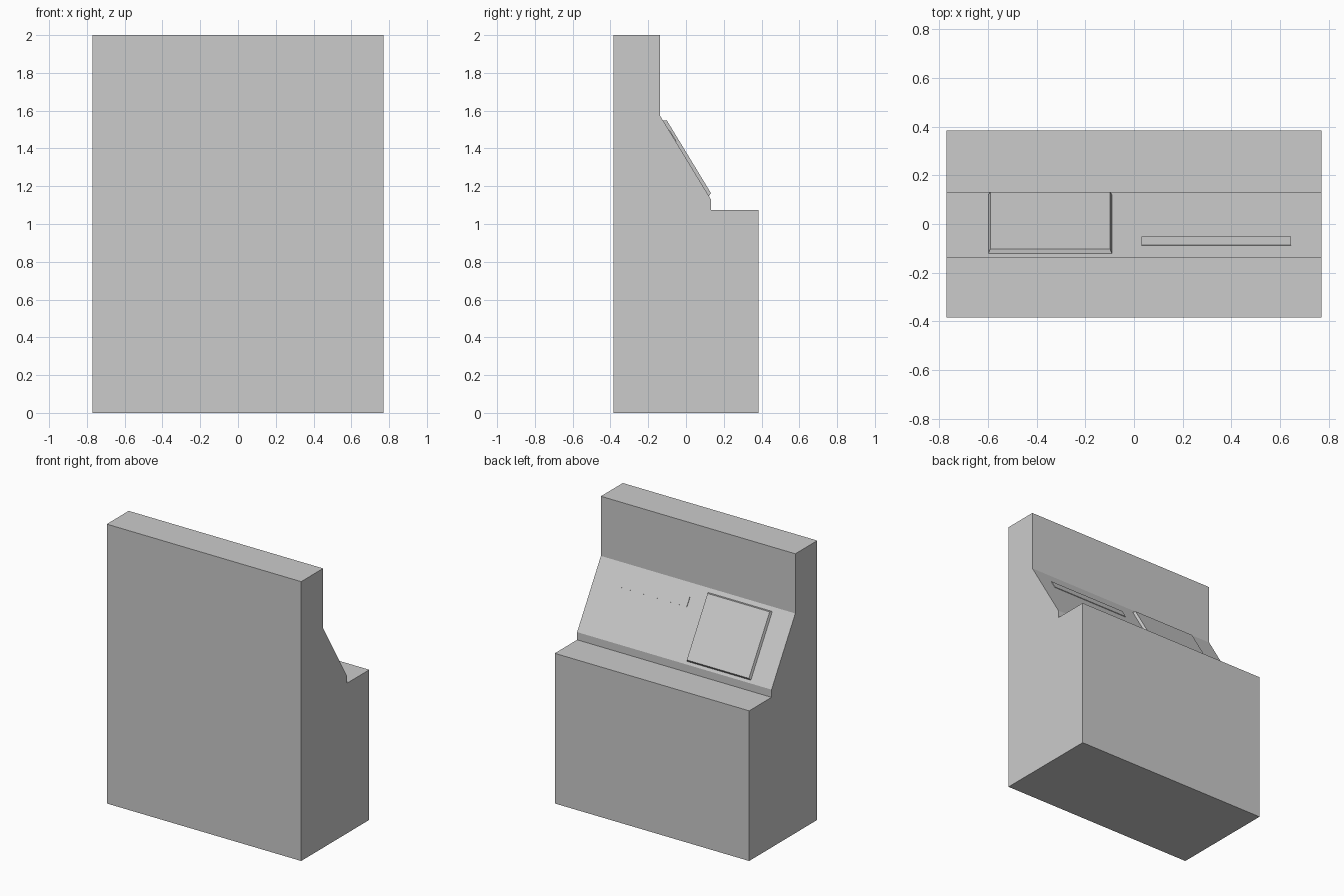
import bpy, bmesh
from mathutils import Vector

if "Cube" in bpy.data.objects:
    bpy.data.objects.remove(bpy.data.objects["Cube"])

W = 0.77  # half width of the cabinet
LOW = Vector((0, 0.132, 1.13))     # bottom edge of the sloped desk
HIGH = Vector((0, -0.137, 1.573))  # top edge of the sloped desk
UP = (HIGH - LOW).normalized()
OUT = UP.cross(Vector((1, 0, 0))).normalized()
if OUT.y < 0:
    OUT = -OUT


def finish(bm, name):
    bmesh.ops.recalc_face_normals(bm, faces=bm.faces)
    mesh = bpy.data.meshes.new(name)
    bm.to_mesh(mesh)
    bm.free()
    obj = bpy.data.objects.new(name, mesh)
    bpy.context.collection.objects.link(obj)
    return obj


def slope_panel(name, x0, x1, y_low, y_high, thick, taper):
    """Raised panel on the slope; y_low and y_high locate its base edges."""
    s0 = (y_low - LOW.y) / UP.y
    s1 = (y_high - LOW.y) / UP.y
    bm = bmesh.new()
    rings = []
    for h, t in ((-0.003, 0), (thick, taper)):
        corners = ((x0 + t, s0 + t), (x1 - t, s0 + t),
                   (x1 - t, s1 - t), (x0 + t, s1 - t))
        rings.append([bm.verts.new(LOW + UP * s + OUT * h + Vector((x, 0, 0)))
                      for x, s in corners])
    bm.faces.new(rings[0])
    bm.faces.new(rings[1])
    for i in range(4):
        j = (i + 1) % 4
        bm.faces.new((rings[0][i], rings[0][j], rings[1][j], rings[1][i]))
    return finish(bm, name)


# Cabinet: side profile (y, z) extruded across the width
profile = [(-0.385, 0), (0.385, 0), (0.385, 1.075), (0.132, 1.075),
           (LOW.y, LOW.z), (HIGH.y, HIGH.z), (-0.137, 2), (-0.385, 2)]
bm = bmesh.new()
side = bm.faces.new([bm.verts.new((-W, y, z)) for y, z in profile])
ext = bmesh.ops.extrude_face_region(bm, geom=[side], use_keep_orig=True)
verts = [v for v in ext["geom"] if isinstance(v, bmesh.types.BMVert)]
bmesh.ops.translate(bm, verts=verts, vec=(2 * W, 0, 0))
finish(bm, "console_cabinet")

# Display with chamfered rim, and thin strip beside it
slope_panel("display_panel", -0.60, -0.09, 0.122, -0.122, 0.0175, 0.009)
slope_panel("control_strip", 0.03, 0.645, -0.054, -0.089, 0.004, 0)
